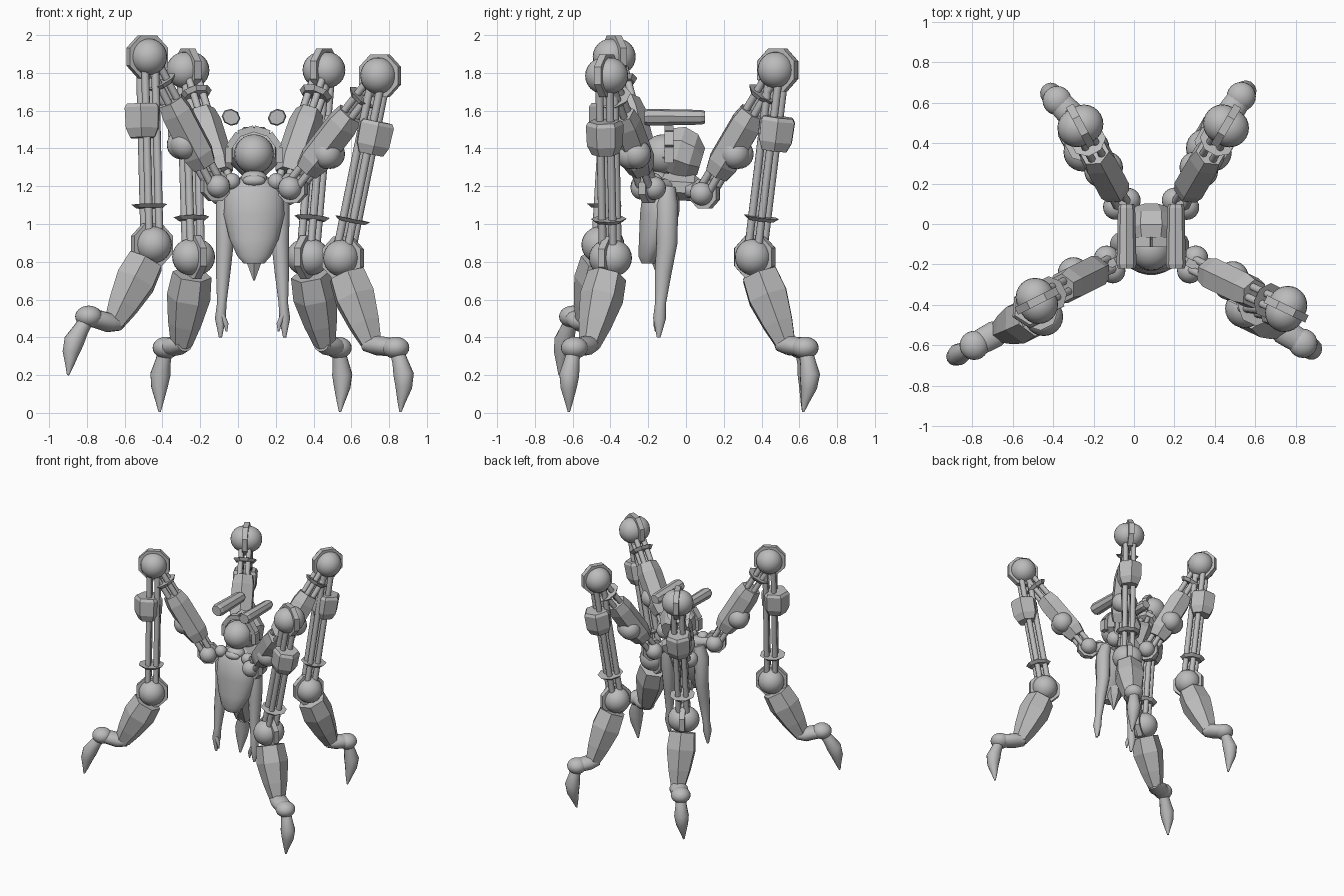
import bpy, bmesh, math
from mathutils import Vector as V

if "Cube" in bpy.data.objects:
    bpy.data.objects.remove(bpy.data.objects["Cube"])

grey = bpy.data.materials.new("plain_grey")
grey.use_nodes = True
tone = (0.5, 0.5, 0.5, 1)
grey.diffuse_color = tone
grey.node_tree.nodes["Principled BSDF"].inputs["Base Color"].default_value = tone
UP = V((0, 0, 1))
CX = 0.085  # centre line of the body


def finish(name, bm):
    bmesh.ops.recalc_face_normals(bm, faces=bm.faces)
    mesh = bpy.data.meshes.new(name)
    bm.to_mesh(mesh)
    bm.free()
    mesh.materials.append(grey)
    ob = bpy.data.objects.new(name, mesh)
    bpy.context.collection.objects.link(ob)
    return ob


def sweep(name, path, radii, side, sides=6, wide=1.0, smooth=False, axis=None):
    """Loft rings along a path; 'wide' scales them along the side vector."""
    bm = bmesh.new()
    path = [V(p) for p in path]
    rings = []
    for i, p in enumerate(path):
        t = V(axis) if axis else path[min(i + 1, len(path) - 1)] - path[max(i - 1, 0)]
        t.normalize()
        s = (side - t * side.dot(t)).normalized()
        n = t.cross(s)
        ring = []
        for k in range(sides):
            a = 2 * math.pi * (k + 0.5) / sides
            ring.append(bm.verts.new(p + radii[i] * (s * wide * math.cos(a) + n * math.sin(a))))
        rings.append(ring)
    for a, b in zip(rings, rings[1:]):
        for k in range(sides):
            j = (k + 1) % sides
            bm.faces.new((a[k], a[j], b[j], b[k])).smooth = smooth
    bm.faces.new(rings[0])
    bm.faces.new(rings[-1])
    return finish(name, bm)


def ball(name, centre, size):
    bm = bmesh.new()
    bmesh.ops.create_uvsphere(bm, u_segments=24, v_segments=12, radius=1)
    for v in bm.verts:
        v.co = V(centre) + V(v.co[i] * size[i] for i in range(3))
    for f in bm.faces:
        f.smooth = True
    return finish(name, bm)


def joint(name, centre, r, side, spread, rim):
    """A pair of balls held on either side of a thin octagonal plate."""
    for sgn in (-1, 1):
        ball(name + "_ball", centre + side * spread * sgn, (r, r, r))
    sweep(name + "_plate", [centre - side * 0.02, centre + side * 0.02],
          [rim] * 2, side.cross(UP), 8)


def rods(name, a, b, side, gap, r):
    n = (b - a).normalized().cross(side)
    for i in (-1, 1):
        for j in (-1, 1):
            off = side * gap * i + n * gap * j
            sweep(name, [a + off, b + off], [r, r], side, 8, smooth=True)


def leg(name, hip, knee, top, low, shin, ankle, tip):
    hip, knee, top, low, shin, ankle, tip = map(V, (hip, knee, top, low, shin, ankle, tip))
    side = (top - hip).cross(UP).normalized()
    out = UP.cross(side)
    out = out if out.dot(top - hip) > 0 else -out

    # hip, knee, top and low joints
    joint(name + "_hip", hip, 0.062, side, 0.035, 0.085)
    joint(name + "_knee", knee, 0.078, side, 0.02, 0.07)
    joint(name + "_top", top, 0.096, side, 0.02, 0.123)
    joint(name + "_low", low, 0.096, side, 0.02, 0.123)
    sweep(name + "_hip_link", [V((CX, -0.05, 1.2)), hip], [0.05, 0.04], UP, 8, smooth=True)

    # upper arm: box, collar and rods up to the top joint
    at = lambda t: hip.lerp(top, t)
    sweep(name + "_upper_box", [at(0.16), at(0.25), at(0.57), at(0.66)],
          [0.07, 0.09, 0.09, 0.075], side, 6, 1)
    rods(name + "_upper_rod", hip, at(0.95), side, 0.028, 0.02)
    sweep(name + "_upper_collar", [at(0.78), at(0.81)], [0.07, 0.09], side, 8)

    # forearm: block, rods and collar down to the low joint
    at = lambda t: top.lerp(low, t) + out * 0.01
    shift = out * 0.028
    sweep(name + "_forearm_block", [at(t) + shift for t in (0.25, 0.27, 0.38, 0.43)],
          [0.09, 0.104, 0.1, 0.075], side, 6, 0.95)
    rods(name + "_forearm_rod", top, low, side, 0.03, 0.021)
    sweep(name + "_forearm_collar", [at(0.785), at(0.805)], [0.095, 0.07], side, 8)

    # faceted shin
    start = low.lerp(shin, 0.2) - out * 0.01
    sweep(name + "_shin", [start, start.lerp(shin, 0.32), start.lerp(shin, 0.7), shin],
          [0.106, 0.118, 0.09, 0.058], side, 6, 0.98)

    # rounded ankle and claw
    sweep(name + "_ankle", [shin - out * 0.04, shin.lerp(ankle, 0.2),
                            shin.lerp(ankle, 0.6), ankle + out * 0.02],
          [0.035, 0.052, 0.05, 0.045], side, 14, 1.3, True)
    ball(name + "_ankle_ball", ankle, (0.072, 0.072, 0.058))
    claw = lambda t, o: ankle.lerp(tip, t) + out * o
    sweep(name + "_claw", [ankle, claw(0.22, 0.02), claw(0.42, 0.035), claw(0.62, 0.03),
                           claw(0.85, 0.01), tip],
          [0.035, 0.042, 0.054, 0.044, 0.021, 0.006], side, 14, 1, True)


leg("front_right", (-.12, -.2, 1.2), (-.29, -.26, 1.42), (-.48, -.38, 1.885), (-.455, -.44, .89),
    (-.66, -.53, .47), (-.79, -.6, .51), (-.9, -.67, .2))
leg("front_left", (.29, -.2, 1.19), (.48, -.28, 1.37), (.752, -.42, 1.785), (.555, -.4, .82),
    (.71, -.51, .36), (.835, -.59, .345), (.86, -.62, .005))
leg("back_left", (.23, .1, 1.16), (.32, .27, 1.37), (.455, .485, 1.815), (.37, .365, .825),
    (.46, .53, .36), (.53, .63, .345), (.54, .62, .005))
leg("back_right", (-.06, .1, 1.16), (-.15, .27, 1.37), (-.265, .485, 1.815), (-.235, .365, .825),
    (-.3, .53, .36), (-.38, .61, .345), (-.415, .62, .005))

X = V((1, 0, 0))
# torso with a pointed tail
sweep("torso", [(CX, -.12, 1.24), (CX, -.13, 1.18), (CX, -.14, 1.05), (CX, -.165, .92),
                (CX, -.195, .83), (CX, -.2, .79)],
      [.06, .1, .105, .085, .058, .035], X, 20, 1.55, True, (0, 0, -1))
sweep("tail_spike", [(CX, -.14, .92), (CX, -.14, .82), (CX, -.14, .7)],
      [.05, .05, .004], X, 6, 1.1)

# hub between the hips and the neck
sweep("hub", [(CX, -.16, 1.2), (CX, -.11, 1.2), (CX, .04, 1.19), (CX, .08, 1.18)],
      [.05, .075, .075, .05], X, 8, 1.5)
ball("neck", (CX, -.15, 1.24), (.07, .06, .045))
ball("chin", (CX, -.19, 1.23), (.06, .035, .03))

# head under a faceted hood with an arched rim
ball("head", (CX, -.12, 1.37), (.105, .11, .105))
sweep("hood", [(CX, -.11, 1.4), (CX, -.04, 1.39), (CX, .03, 1.36), (CX, .08, 1.33)],
      [.12, .14, .13, .08], X, 8, 1, axis=(0, 1, -.3))
for k in range(6):
    pts = []
    for a in (math.pi * (k - .5) / 5, math.pi * (k + .5) / 5):
        pts.append((CX + .14 * math.cos(a), -.09, 1.365 + .14 * math.sin(a)))
    sweep("hood_rim", pts, [.025, .025], V((0, 1, 0)), 4, 1.4)

for s, label in ((-1, "right"), (1, "left")):
    # hanging arm with hand and thumb
    arm = [(.12, -.1, 1.19), (.145, -.1, 1.1), (.147, -.1, .9), (.155, -.12, .75),
           (.163, -.135, .58), (.17, -.14, .5), (.17, -.145, .4)]
    sweep(label + "_arm", [(CX - .008 + s * x, y, z) for x, y, z in arm],
          [.045, .058, .055, .045, .029, .034, .01], X, 14, .88, True)
    sweep(label + "_thumb", [(CX - .008 + s * x, -.16, z) for x, z in
                             ((.16, .52), (.14, .47), (.138, .43))],
          [.014, .014, .005], X, 8, 1, True)
    # shoulder ball
    ball(label + "_shoulder_ball", (CX + s * .118, -.17, 1.225), (.045,) * 3)
    # long faceted pod above the head
    px = CX + s * .122
    tilt = V((1, 0, s * .5)).normalized()
    sweep(label + "_pod", [(px, -.22, 1.565), (px, -.2, 1.565), (px, .08, 1.565), (px, .1, 1.565)],
          [.038, .044, .038, .032], tilt, 8, 1.15)
